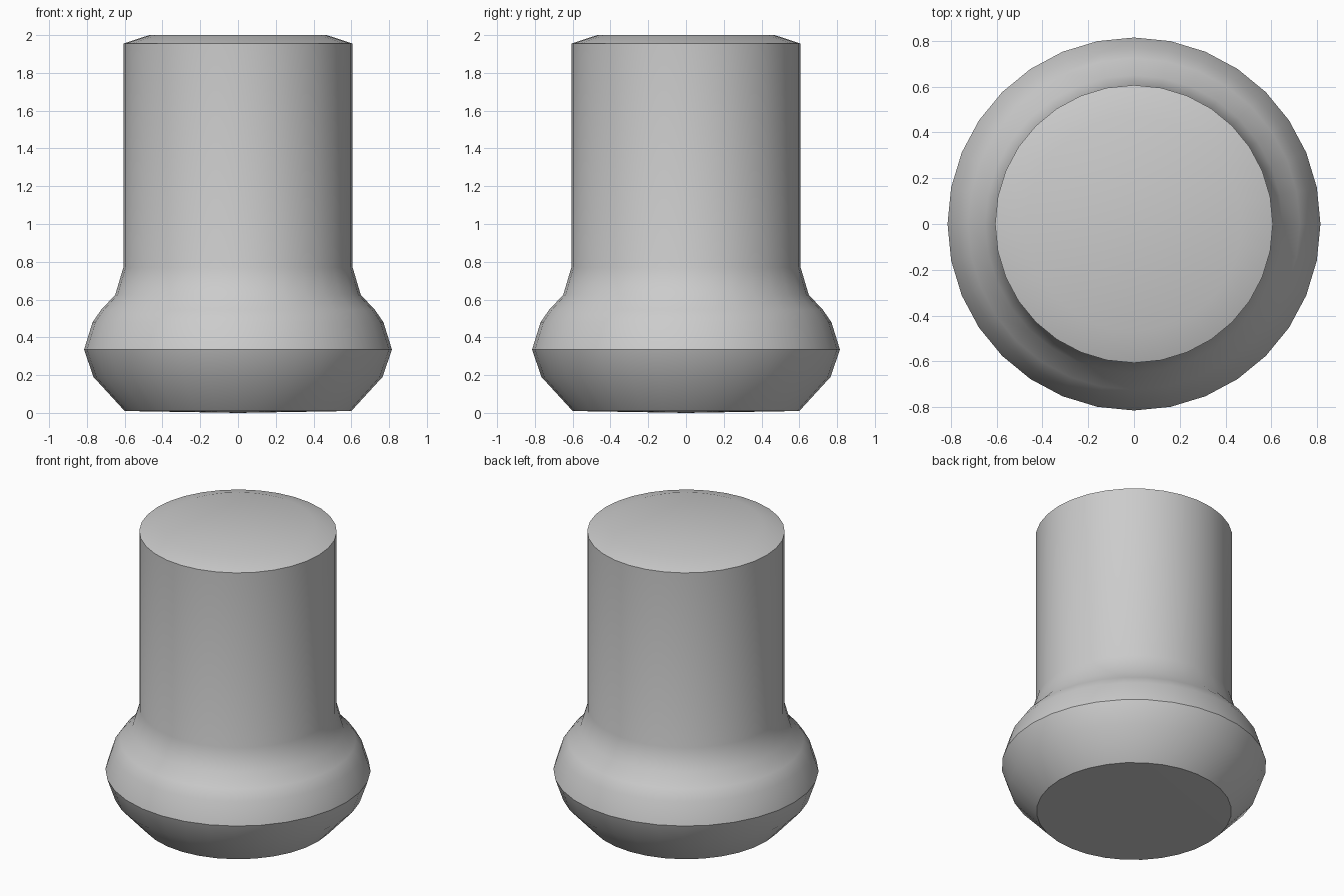
import bpy, bmesh, math

cube = bpy.data.objects.get("Cube")
if cube:
    bpy.data.objects.remove(cube, do_unlink=True)

SEGMENTS = 32

# Single matte grey
grey = bpy.data.materials.new("plain_grey")
grey.use_nodes = True
colour = (0.6, 0.6, 0.6, 1)
grey.diffuse_color = colour
grey.node_tree.nodes["Principled BSDF"].inputs["Base Color"].default_value = colour

# Half profile (radius, height): flat base, bulging foot, flared neck, shaft, chamfered top
profile = [(0.6, 0.01), (0.765, 0.19), (0.815, 0.335), (0.77, 0.48), (0.725, 0.545),
           (0.65, 0.625), (0.607, 0.77), (0.607, 1.955), (0.47, 2.0)]


def lathe(name, points, material):
    bm = bmesh.new()
    rings = []
    for radius, height in points:
        ring = []
        for i in range(SEGMENTS):
            a = math.tau * i / SEGMENTS
            ring.append(bm.verts.new((radius * math.cos(a), radius * math.sin(a), height)))
        rings.append(ring)
    for low, high in zip(rings, rings[1:]):
        for i in range(SEGMENTS):
            j = (i + 1) % SEGMENTS
            bm.faces.new((low[i], low[j], high[j], high[i]))
    # Base sags slightly to the ground at its centre
    centre = bm.verts.new((0, 0, 0))
    for i in range(SEGMENTS):
        bm.faces.new((centre, rings[0][(i + 1) % SEGMENTS], rings[0][i]))
    bm.faces.new(rings[-1])
    bmesh.ops.recalc_face_normals(bm, faces=bm.faces)
    mesh = bpy.data.meshes.new(name)
    bm.to_mesh(mesh)
    bm.free()
    mesh.materials.append(material)
    obj = bpy.data.objects.new(name, mesh)
    bpy.context.collection.objects.link(obj)
    return obj


# Round post with a bulbous foot; the seam around the foot stays crisp
post = lathe("round_post", profile, grey)
bpy.ops.object.select_all(action="DESELECT")
post.select_set(True)
bpy.context.view_layer.objects.active = post
bpy.ops.object.shade_smooth_by_angle(angle=math.radians(32))
